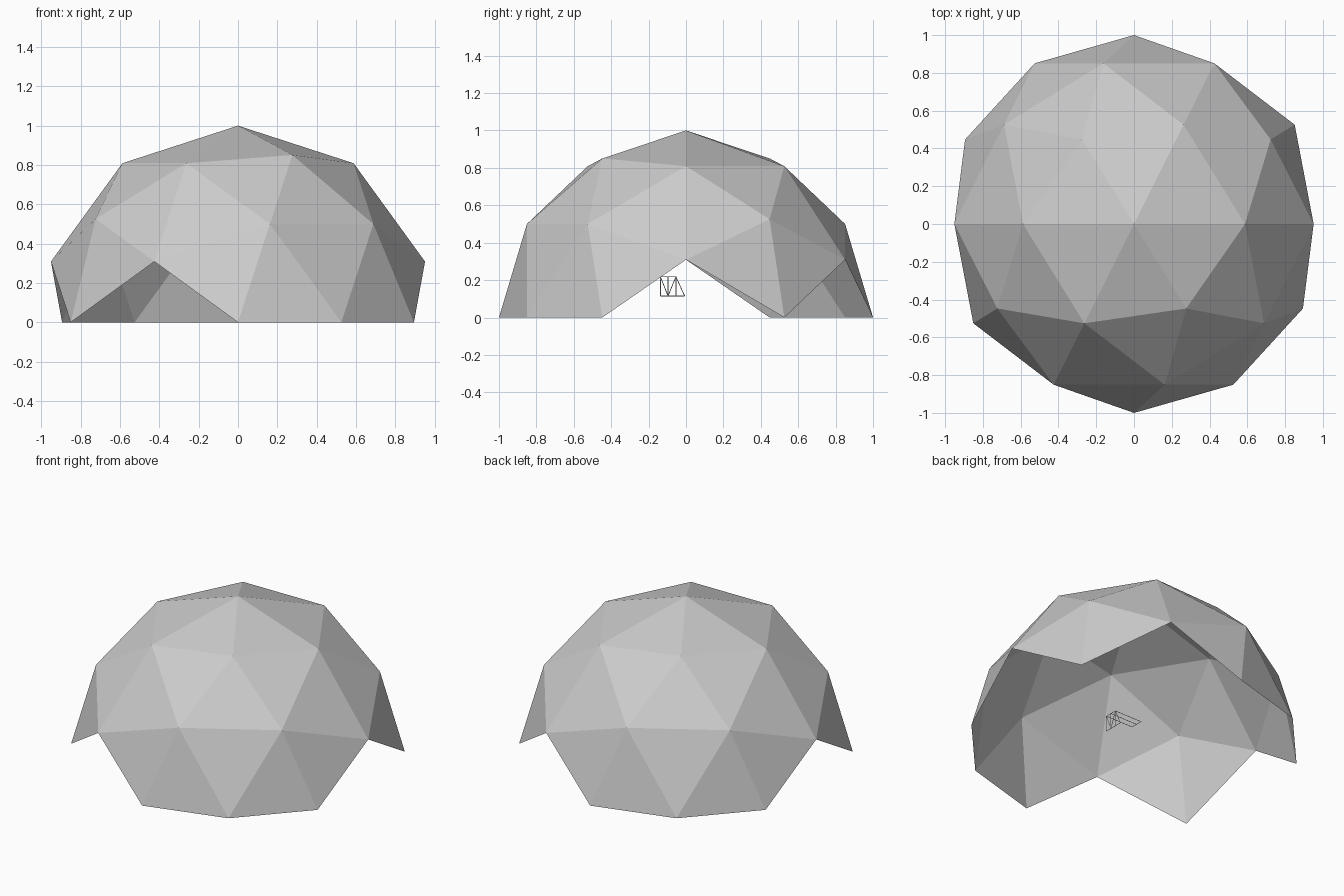
import bpy, bmesh, math
from mathutils import Vector, Matrix

if "Cube" in bpy.data.objects:
    bpy.data.objects.remove(bpy.data.objects["Cube"])

grey = bpy.data.materials.new("light_grey")
grey.diffuse_color = (0.6, 0.6, 0.6, 1)
grey.use_nodes = True
grey.node_tree.nodes["Principled BSDF"].inputs["Base Color"].default_value = grey.diffuse_color


def finish(bm, name):
    mesh = bpy.data.meshes.new(name)
    bm.to_mesh(mesh)
    bm.free()
    mesh.materials.append(grey)
    ob = bpy.data.objects.new(name, mesh)
    bpy.context.collection.objects.link(ob)
    return ob


# Dome shell: two-frequency geodesic sphere, five-fold axis along y
points = [Vector((0, 1, 0)), Vector((0, -1, 0))]


def ring(y, start, count):
    r = math.sqrt(1 - y * y)
    for k in range(count):
        a = math.radians(start + 360 * k / count)
        p = Vector((r * math.cos(a), y, r * math.sin(a)))
        points.append(p)
        if y:
            points.append(-p)


ring(0.85065, 180, 5)
ring(0.52573, 0, 5)
ring(0.44721, 180, 5)
ring(0, 18, 10)

bm = bmesh.new()
for p in points:
    bm.verts.new(p)
bmesh.ops.convex_hull(bm, input=bm.verts[:])
bmesh.ops.recalc_face_normals(bm, faces=bm.faces[:])
# Only whole panels above the ground stay, which leaves the openings
below = [v for v in bm.verts if v.co.z < -0.01]
bmesh.ops.delete(bm, geom=below, context='VERTS')
finish(bm, "dome_shell")

# Small thin-bar frame standing inside the dome
bm = bmesh.new()


def bar(a, b, radius=0.002):
    a, b = Vector(a), Vector(b)
    d = b - a
    m = Matrix.Translation((a + b) / 2) @ d.to_track_quat('Z', 'Y').to_matrix().to_4x4()
    bmesh.ops.create_cone(bm, cap_ends=True, segments=4, radius1=radius,
                          radius2=radius, depth=d.length, matrix=m)


ys, top, low, half = (-0.137, -0.096, -0.054), 0.218, 0.115, 0.1
for y in ys:
    bar((-half, y, top), (half, y, top))       # long rails
    bar((half, y, top), (half, y, low))        # uprights
for x in (-half, half):
    bar((x, ys[0], top), (x, ys[2], top))      # end rails
bar((half, ys[0], low), (half, -0.007, low))   # foot rail
bar((half, ys[0], top), (half, ys[1], low))    # braces
bar((half, ys[2], top), (half, ys[1], low))
bar((half, ys[2], top), (half, -0.007, low))
finish(bm, "inner_frame")
